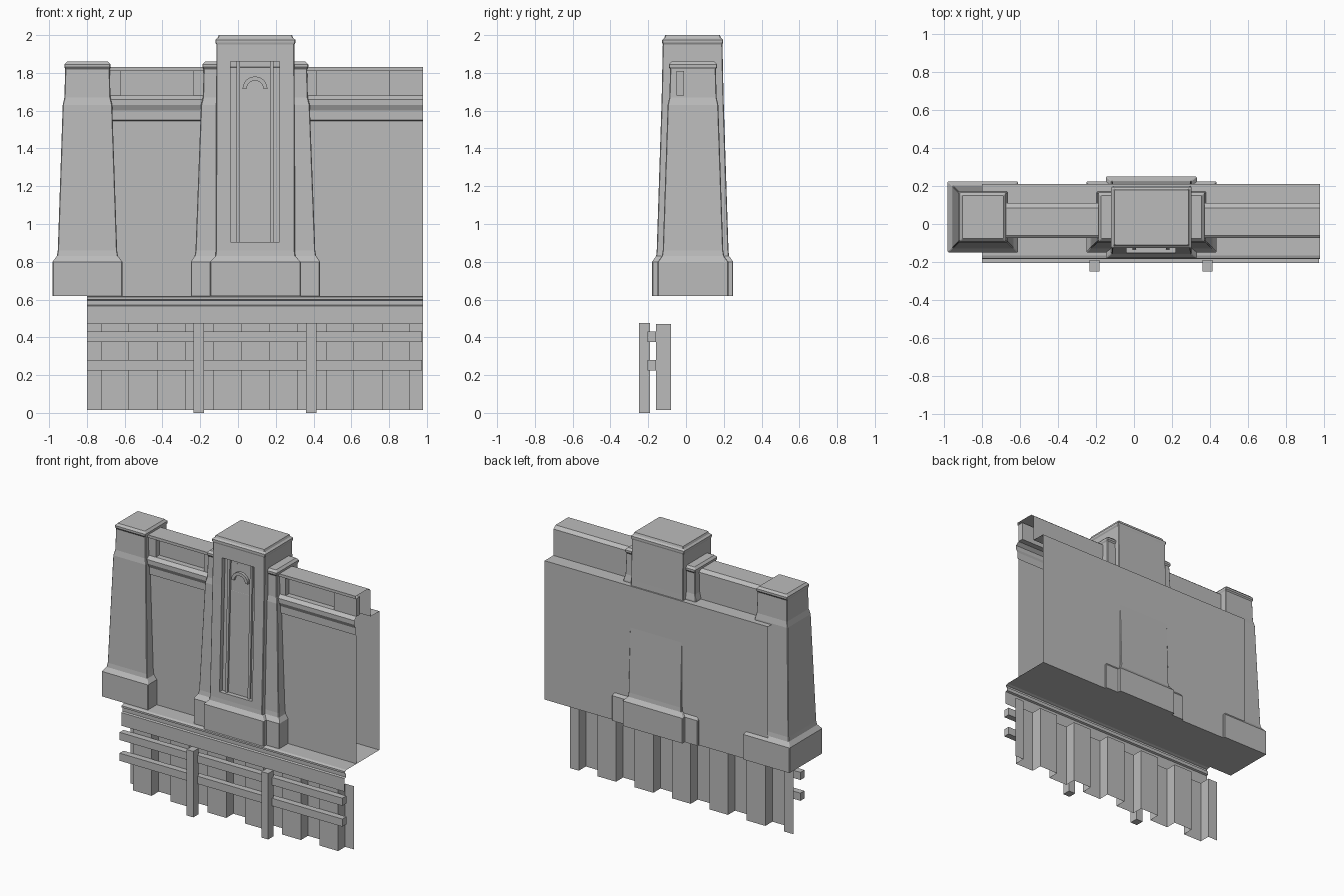
import bpy, bmesh, math

cube = bpy.data.objects.get("Cube")
if cube:
    bpy.data.objects.remove(cube, do_unlink=True)

stone = bpy.data.materials.new("plain_grey")
stone.use_nodes = True
GREY = (0.5, 0.5, 0.5, 1)
stone.diffuse_color = GREY
stone.node_tree.nodes["Principled BSDF"].inputs["Base Color"].default_value = GREY

LEFT, RIGHT = 0.98, -0.80   # ends of the wall section


def finish(name, bm, fix=True):
    if fix:
        bmesh.ops.recalc_face_normals(bm, faces=bm.faces)
    mesh = bpy.data.meshes.new(name)
    bm.to_mesh(mesh)
    bm.free()
    mesh.materials.append(stone)
    obj = bpy.data.objects.new(name, mesh)
    bpy.context.collection.objects.link(obj)
    return obj


def skin(bm, rings, closed, caps):
    """Join matching rows of points with quads."""
    rows = [[bm.verts.new(p) for p in ring] for ring in rings]
    n = len(rows[0])
    for a, b in zip(rows, rows[1:]):
        for i in range(n if closed else n - 1):
            j = (i + 1) % n
            bm.faces.new((a[i], a[j], b[j], b[i]))
    if caps:
        bm.faces.new(rows[0][::-1])
        bm.faces.new(rows[-1])


def extrude_x(name, profile, x0, x1, closed=False, caps=False):
    """Run a (y, z) profile along x."""
    bm = bmesh.new()
    skin(bm, [[(x, y, z) for y, z in profile] for x in (x0, x1)], closed, caps)
    return finish(name, bm)


def box(name, x0, x1, y0, y1, z0, z1):
    return extrude_x(name, [(y0, z0), (y1, z0), (y1, z1), (y0, z1)], x0, x1, True, True)


def tower(name, cx, cy, levels, notch=0.004):
    """Stack of rectangles (z, half x, half y) with clipped corners."""
    rings = []
    for z, hx, hy in levels:
        ring = []
        for sx, sy in ((1, 1), (-1, 1), (-1, -1), (1, -1)):
            ends = [(hx, hy - notch), (hx - notch, hy)]
            for px, py in ends if sx * sy > 0 else ends[::-1]:
                ring.append((cx + sx * px, cy + sy * py, z))
        rings.append(ring)
    bm = bmesh.new()
    skin(bm, rings, True, True)
    return finish(name, bm)


# Wall shell: front panel, cornice, parapet, coping, rear ledge and rear panel
extrude_x("wall_shell", [
    (-0.05, 0.62), (-0.05, 1.545), (-0.06, 1.55), (-0.06, 1.60), (-0.075, 1.63),
    (-0.075, 1.66), (-0.05, 1.68), (-0.01, 1.68), (-0.01, 1.81), (-0.06, 1.81),
    (-0.06, 1.83), (0.085, 1.83), (0.11, 1.81), (0.11, 1.62), (0.21, 1.62),
    (0.21, 0.62)], RIGHT, LEFT)

# Solid parapet blocks between the sunken panels
for label, x0, x1 in (("left", 0.80, LEFT), ("middle", -0.235, 0.415), ("right", RIGHT, -0.62)):
    box("parapet_block_" + label, x0, x1, -0.05, -0.01, 1.68, 1.81)

# Walkway floor with its moulded front edge
extrude_x("walkway_and_fascia", [
    (0.21, 0.62), (-0.165, 0.62), (-0.182, 0.613), (-0.182, 0.60), (-0.172, 0.595),
    (-0.172, 0.57), (-0.185, 0.565), (-0.185, 0.47)], RIGHT, LEFT)

# End pillar
CY = 0.037
tower("end_pillar", -0.797, CY, [
    (0.62, 0.185, 0.187), (0.80, 0.185, 0.187), (0.83, 0.162, 0.165), (0.86, 0.157, 0.160),
    (1.63, 0.131, 0.134), (1.67, 0.122, 0.125), (1.82, 0.118, 0.121),
    (1.83, 0.122, 0.128), (1.845, 0.122, 0.128), (1.86, 0.108, 0.114)])

# Wide stepped pier behind the main pillar
tower("pier_wings", 0.092, CY, [
    (0.62, 0.342, 0.187), (0.80, 0.342, 0.187), (0.83, 0.322, 0.165), (0.86, 0.317, 0.160),
    (1.63, 0.288, 0.134), (1.67, 0.278, 0.125), (1.82, 0.274, 0.121),
    (1.83, 0.280, 0.128), (1.845, 0.280, 0.128), (1.86, 0.265, 0.114)])

# Main pillar
main = tower("main_pillar", 0.092, 0.035, [
    (0.62, 0.239, 0.215), (0.80, 0.239, 0.215), (0.83, 0.212, 0.193), (0.86, 0.209, 0.190),
    (1.66, 0.208, 0.164), (1.95, 0.206, 0.158), (1.96, 0.212, 0.161),
    (1.975, 0.212, 0.161), (1.985, 0.200, 0.150), (2.00, 0.194, 0.145)])

# Tall sunken niche that follows the lean of the front face
niche = extrude_x("niche_cutter", [
    (-0.30, 0.905), (-0.118, 0.905), (-0.09, 1.86), (-0.30, 1.86)],
    -0.04, 0.22, True, True)
niche.hide_render = True
cut = main.modifiers.new("niche", 'BOOLEAN')
cut.operation = 'DIFFERENCE'
cut.object = niche
cut.solver = 'EXACT'
bpy.context.view_layer.objects.active = main
bpy.ops.object.modifier_apply(modifier=cut.name)
bpy.data.objects.remove(niche, do_unlink=True)

# Slim upright mouldings inside the niche
for label, x0, x1 in (("right", -0.008, 0.010), ("left", 0.170, 0.188)):
    extrude_x("niche_moulding_" + label, [
        (-0.134, 0.905), (-0.110, 0.905), (-0.082, 1.86), (-0.106, 1.86)],
        x0, x1, True, True)

# Arched hood at the head of the niche
bm = bmesh.new()
rings = []
for k in range(13):
    a = math.pi * k / 12
    rings.append([(0.09 + r * math.cos(a), y, 1.715 + r * math.sin(a))
                  for r, y in ((0.066, -0.085), (0.066, -0.112), (0.044, -0.112), (0.044, -0.085))])
skin(bm, rings, True, True)
finish("niche_arch", bm)

# Corrugated skirt below the walkway
edges = [RIGHT] + [-0.725 + 0.1487 * i for i in range(12)] + [LEFT]
path = []
for i, (x0, x1) in enumerate(zip(edges, edges[1:])):
    y = -0.16 if i % 2 else -0.08
    path += [(x0, y), (x1, y)]
bm = bmesh.new()
skin(bm, [[(x, y, z) for x, y in path] for z in (0.015, 0.47)], False, False)
finish("corrugated_skirt", bm)

# Fence rails and posts
for label, z in (("lower", 0.225), ("upper", 0.375)):
    box(label + "_rail", RIGHT, 0.975, -0.205, -0.16, z, z + 0.055)
for label, x in (("right", -0.208), ("left", 0.388)):
    box(label + "_post", x - 0.027, x + 0.027, -0.25, -0.19, 0.0, 0.475)
